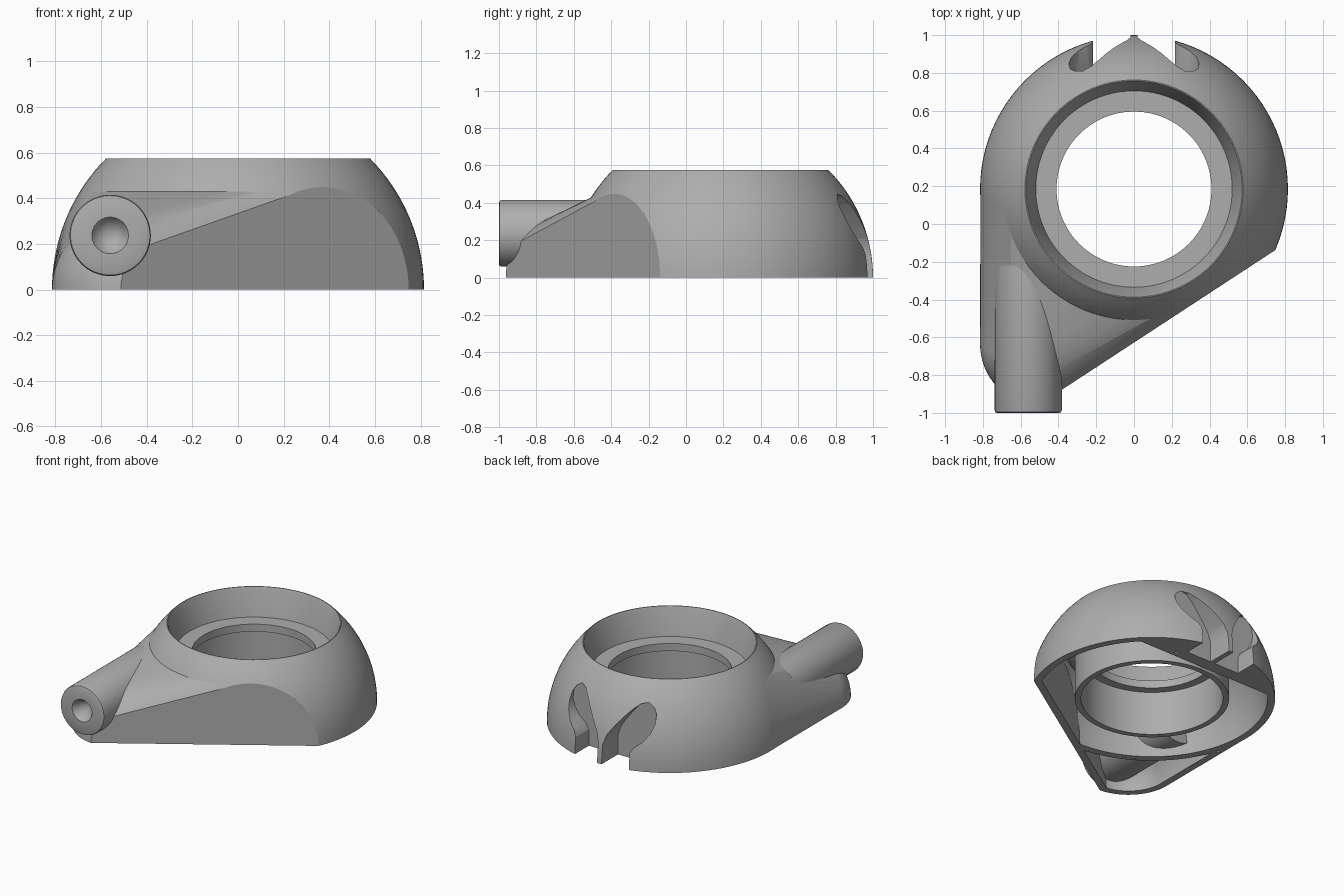
import bpy, bmesh, math
from mathutils import Matrix, Vector

if "Cube" in bpy.data.objects:
    bpy.data.objects.remove(bpy.data.objects["Cube"], do_unlink=True)

CY = 0.185            # dome centre in y
R = 0.815             # dome radius
TOP = 0.575           # height of the flat rim
TOE = Vector((-0.485, -0.635, 0))
CUT_ANGLE = math.radians(-56.8)
SEG = 96

grey = bpy.data.materials.new("plain_grey")
grey.use_nodes = True
grey.diffuse_color = (0.42, 0.42, 0.42, 1)
grey.node_tree.nodes["Principled BSDF"].inputs["Base Color"].default_value = grey.diffuse_color


def finish(name, bm):
    bmesh.ops.recalc_face_normals(bm, faces=bm.faces)
    mesh = bpy.data.meshes.new(name)
    bm.to_mesh(mesh)
    bm.free()
    mesh.materials.append(grey)
    ob = bpy.data.objects.new(name, mesh)
    bpy.context.collection.objects.link(ob)
    return ob


def lathe(name, profile, matrix=Matrix.Translation((0, CY, 0)), seg=SEG):
    bm = bmesh.new()
    vs = [bm.verts.new((r, 0, z)) for r, z in profile]
    es = [bm.edges.new(pair) for pair in zip(vs, vs[1:])]
    bmesh.ops.spin(bm, geom=vs + es, cent=(0, 0, 0), axis=(0, 0, 1),
                   angle=math.tau, steps=seg)
    bmesh.ops.remove_doubles(bm, verts=bm.verts, dist=1e-5)
    bm.transform(matrix)
    return finish(name, bm)


def arc(r, ztop, n=18):
    end = math.asin(min(1, ztop / r))
    return [(r * math.cos(end * i / n), r * math.sin(end * i / n)) for i in range(n + 1)]


def dome(name, r, ztop, bottom=0.0):
    pts = arc(r, ztop)
    if bottom < 0:
        pts = [(r, bottom)] + pts
    return lathe(name, [(0, bottom)] + pts + [(0, ztop)])


def swept_body(name, big, small, ztop, bottom=0.0):
    """Convex skin over the lower dome and the small rounded toe."""
    bm = bmesh.new()
    for centre, r, top in ((Vector((0, CY, 0)), big, ztop), (TOE, small, small * 0.999)):
        rings = arc(r, top)
        if bottom < 0:
            rings = [(r, bottom)] + rings
        for rad, z in rings:
            for k in range(SEG):
                a = math.tau * k / SEG
                bm.verts.new(centre + Vector((rad * math.cos(a), rad * math.sin(a), z)))
    bmesh.ops.convex_hull(bm, input=bm.verts)
    bmesh.ops.delete(bm, geom=[v for v in bm.verts if not v.link_faces], context='VERTS')
    return finish(name, bm)


def box(name, centre, size, angle=0.0):
    bm = bmesh.new()
    bmesh.ops.create_cube(bm, size=1)
    bm.transform(Matrix.Translation(centre) @ Matrix.Rotation(angle, 4, 'Z')
                 @ Matrix.Diagonal((*size, 1)))
    return finish(name, bm)


def side_block(d):
    """Everything beyond the slanted flat at distance d from the dome axis."""
    n = Vector((math.cos(CUT_ANGLE), math.sin(CUT_ANGLE), 0))
    return box("flat_cutter", Vector((0, CY, 0)) + n * (d + 1), (2, 5, 3), CUT_ANGLE)


def boolean(target, tool, operation='DIFFERENCE'):
    mod = target.modifiers.new("bool", 'BOOLEAN')
    mod.operation = operation
    mod.solver = 'EXACT'
    mod.object = tool
    bpy.context.view_layer.objects.active = target
    bpy.ops.object.modifier_apply(modifier=mod.name)
    bpy.data.objects.remove(tool, do_unlink=True)


# Outer skin: dome plus toe, trimmed by the slanted flat
housing = dome("housing", R, TOP)
boolean(housing, swept_body("toe_skin", R - 0.002, 0.33, 0.43, -0.03), 'UNION')
boolean(housing, box("floor_cutter", (0, 0, -0.5), (4, 4, 1)))
boolean(housing, side_block(0.68))

# Main cavity around the central tube, stopping at the solid back block
cavity = dome("cavity", R - 0.05, 0.46, -0.05)
boolean(cavity, side_block(0.63))
boolean(cavity, lathe("tube_keep", [(0, -0.1), (0.51, -0.1), (0.51, 0.3), (0.57, 0.36),
                                    (0.57, 0.6), (0, 0.6)]))
boolean(cavity, box("back_keep", (0, CY + 1.035, 0), (3, 1, 3)))
boolean(housing, cavity)

# Toe pocket, separated from the main cavity by a curved rib
pocket = swept_body("pocket", R - 0.05, 0.28, 0.38, -0.05)
boolean(pocket, side_block(0.63))
boolean(pocket, dome("rib_keep", R + 0.004, 0.7, -0.1))
boolean(housing, pocket)

# Stepped bore: tapered recess, ledge, lip and lower tube
boolean(housing, lathe("bore", [(0, -0.05), (0.47, -0.05), (0.47, 0.32), (0.41, 0.32),
                                (0.41, 0.375), (0.52, 0.375), (0.564, 0.555),
                                (0.574, 0.58), (0, 0.6)]))

# Twin-lobed opening in the back with a thin post in the middle
half = [(0.018, -0.05), (0.018, 0.14), (0.04, 0.21), (0.08, 0.27), (0.13, 0.335),
        (0.18, 0.395), (0.225, 0.435), (0.27, 0.447), (0.31, 0.425), (0.338, 0.38),
        (0.345, 0.32), (0.33, 0.26), (0.29, 0.2), (0.24, 0.16), (0.218, 0.12), (0.218, -0.05)]
for side in (-1, 1):
    bm = bmesh.new()
    face = bm.faces.new([bm.verts.new((side * x, 0.81, z)) for x, z in half])
    out = bmesh.ops.extrude_face_region(bm, geom=[face])
    bmesh.ops.translate(bm, vec=(0, 0.6, 0),
                        verts=[g for g in out["geom"] if isinstance(g, bmesh.types.BMVert)])
    boolean(housing, finish("lobe_cutter", bm))

# Small screw holes in the underside
for x, y in ((0.27, 0.755), (-0.785, -0.07)):
    boolean(housing, lathe("screw_cutter", [(0, -0.05), (0.01, -0.05), (0.01, 0.1), (0, 0.1)],
                           Matrix.Translation((x, y, 0)), 16))

# Nozzle with a conical mouth
nozzle = lathe("nozzle", [(0, 0.12), (0.08, 0), (0.165, 0), (0.174, 0.004), (0.178, 0.014),
                          (0.178, 0.78), (0, 0.78)],
               Matrix.Translation((-0.56, -1, 0.237)) @ Matrix.Rotation(-math.pi / 2, 4, 'X'), 64)

# Smooth shading with crisp edges
bpy.ops.object.select_all(action='DESELECT')
for ob in (housing, nozzle):
    ob.select_set(True)
bpy.context.view_layer.objects.active = housing
bpy.ops.object.shade_smooth_by_angle(angle=math.radians(25))
